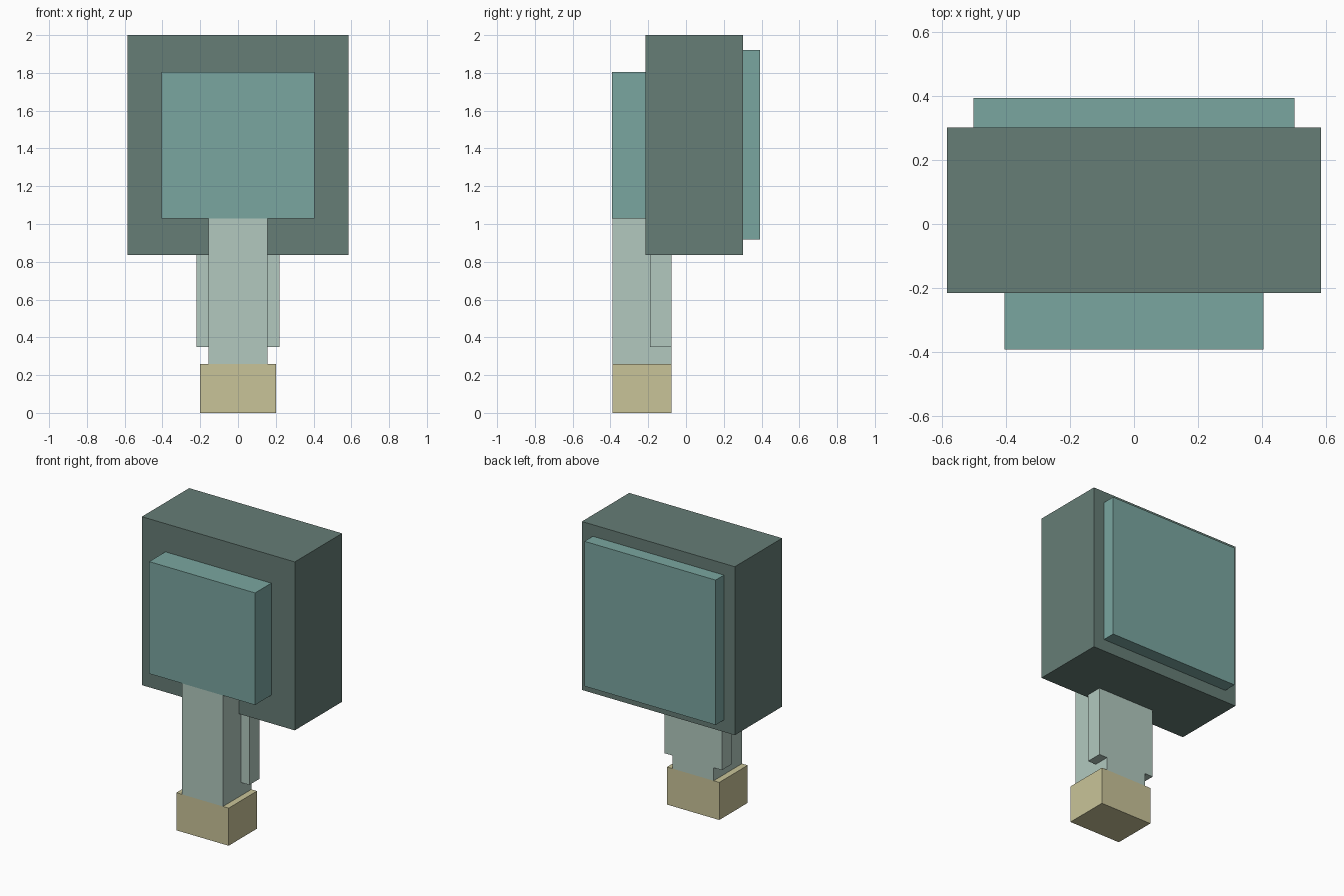
import bpy
import bmesh
from mathutils import Vector

cube = bpy.data.objects.get("Cube")
if cube:
    bpy.data.objects.remove(cube, do_unlink=True)


def linear(c):
    c /= 255
    return c / 12.92 if c <= 0.04045 else ((c + 0.055) / 1.055) ** 2.4


def material(name, *rgb):
    colour = (*[linear(c) for c in rgb], 1)
    mat = bpy.data.materials.new(name)
    mat.use_nodes = True
    mat.diffuse_color = colour
    bsdf = mat.node_tree.nodes["Principled BSDF"]
    bsdf.inputs["Base Color"].default_value = colour
    bsdf.inputs["Roughness"].default_value = 0.8
    return mat


def box(name, mat, x, y, z):
    """Box spanning the (min, max) range on each axis."""
    low, high = (Vector(corner) for corner in zip(x, y, z))
    bm = bmesh.new()
    bmesh.ops.create_cube(bm, size=1)
    bmesh.ops.scale(bm, vec=high - low, verts=bm.verts)
    mesh = bpy.data.meshes.new(name)
    bm.to_mesh(mesh)
    bm.free()
    mesh.materials.append(mat)
    obj = bpy.data.objects.new(name, mesh)
    obj.location = (low + high) / 2
    bpy.context.collection.objects.link(obj)
    return obj


dark = material("dark grey green", 102, 125, 118)
teal = material("muted teal", 122, 166, 160)
pale = material("pale green", 178, 201, 191)
sand = material("sand", 201, 196, 153)

# Head with its front and back panels
box("head_block", dark, (-0.585, 0.585), (-0.215, 0.302), (0.835, 2))
box("front_panel", teal, (-0.405, 0.405), (-0.392, -0.215), (1.03, 1.805))
box("back_panel", teal, (-0.502, 0.502), (0.302, 0.393), (0.918, 1.92))

# Stem with a rail on each side, flush at the back
box("stem", pale, (-0.157, 0.157), (-0.388, -0.078), (0.26, 1.03))
for side, x in (("left", (0.157, 0.22)), ("right", (-0.22, -0.157))):
    box(side + "_rail", pale, x, (-0.19, -0.078), (0.35, 0.835))

# Foot
box("foot", sand, (-0.2, 0.2), (-0.388, -0.078), (0, 0.26))
